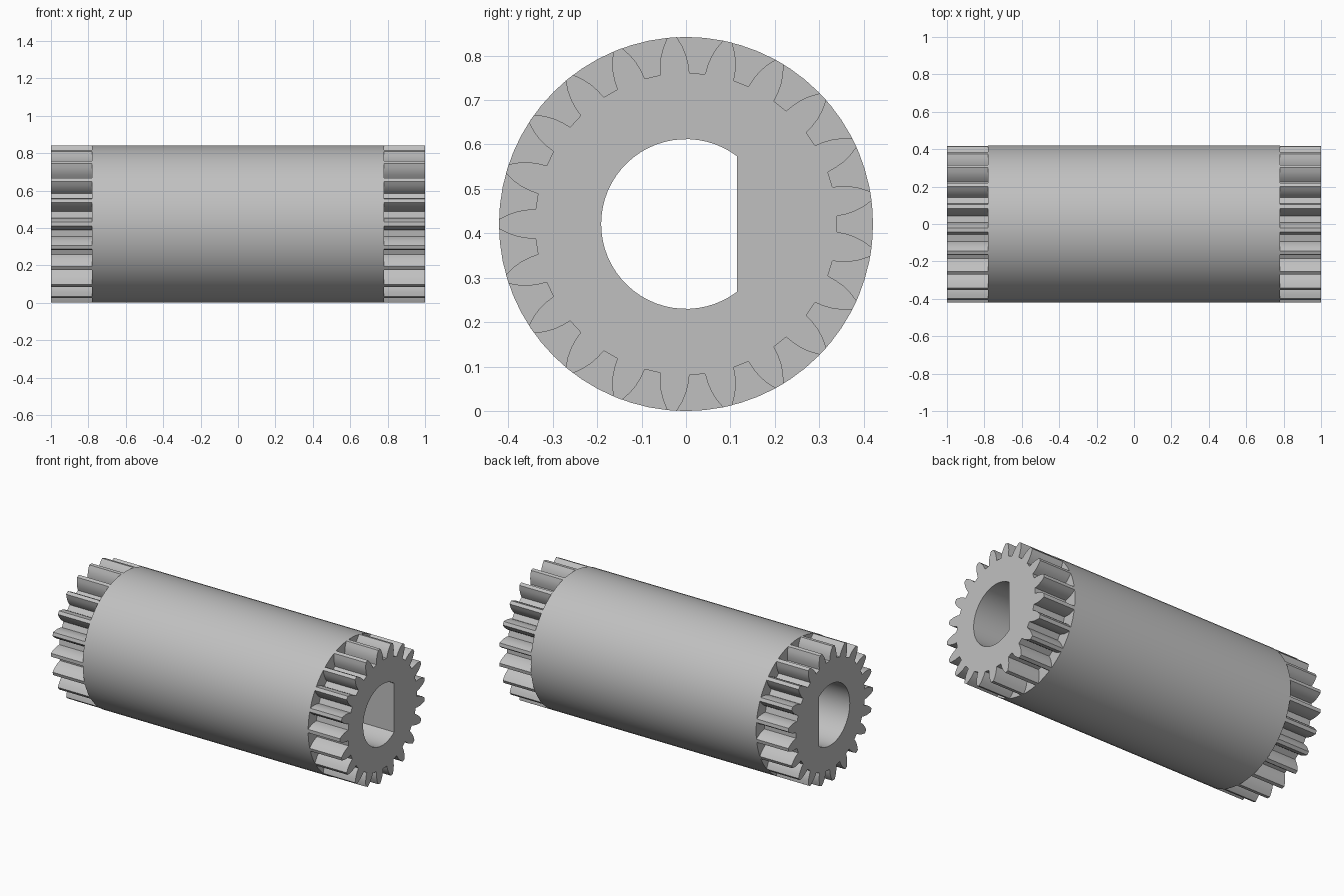
import bpy, bmesh, math

if "Cube" in bpy.data.objects:
    bpy.data.objects.remove(bpy.data.objects["Cube"], do_unlink=True)

RADIUS = 0.421
TEETH = 21
BORE_RADIUS = 0.191
BORE_FLAT = 0.115
SLEEVE_END = 0.78
GEAR_END = 1.0

grey = bpy.data.materials.new("plain grey")
grey.use_nodes = True
grey.diffuse_color = (0.53, 0.53, 0.53, 1)
grey.node_tree.nodes["Principled BSDF"].inputs["Base Color"].default_value = grey.diffuse_color


def polar(r, degrees):
    a = math.radians(degrees)
    return r * math.cos(a), r * math.sin(a)


def circle(r, count):
    return [polar(r, 360 * i / count) for i in range(count)]


def bore_profile(count=44):
    # Round hole cut short by one flat
    start = math.degrees(math.acos(BORE_FLAT / BORE_RADIUS))
    sweep = 360 - 2 * start
    return [polar(BORE_RADIUS, start + sweep * i / count) for i in range(count + 1)]


def gear_profile():
    # Radius and half angle along one curved tooth flank
    flank = [(0.34, 5.6), (0.36, 5.1), (0.38, 4.3), (0.4, 3.1), (RADIUS, 1.45)]
    pitch = 360 / TEETH
    points = []
    for i in range(TEETH):
        middle = (i + 0.5) * pitch
        points += [polar(r, middle - a) for r, a in flank]
        points += [polar(r, middle + a) for r, a in reversed(flank)]
    return points


def bored_part(name, outline, x0, x1):
    # Fill between outline and bore, then extrude along x
    bm = bmesh.new()
    edges = []
    for loop in (outline, bore_profile()):
        verts = [bm.verts.new((x0, y, z + RADIUS)) for y, z in loop]
        edges += [bm.edges.new((v, verts[i - 1])) for i, v in enumerate(verts)]
    bmesh.ops.triangle_fill(bm, use_beauty=True, edges=edges)
    result = bmesh.ops.extrude_face_region(bm, geom=bm.faces[:], use_keep_orig=True)
    moved = [g for g in result["geom"] if isinstance(g, bmesh.types.BMVert)]
    bmesh.ops.translate(bm, verts=moved, vec=(x1 - x0, 0, 0))
    bmesh.ops.recalc_face_normals(bm, faces=bm.faces[:])
    mesh = bpy.data.meshes.new(name)
    bm.to_mesh(mesh)
    bm.free()
    mesh.materials.append(grey)
    obj = bpy.data.objects.new(name, mesh)
    bpy.context.collection.objects.link(obj)
    bpy.ops.object.select_all(action="DESELECT")
    obj.select_set(True)
    bpy.context.view_layer.objects.active = obj
    bpy.ops.object.shade_smooth_by_angle(angle=math.radians(25))
    return obj


# Long sleeve with a toothed ring on each end
bored_part("sleeve", circle(RADIUS, 64), -SLEEVE_END, SLEEVE_END)
bored_part("left_gear", gear_profile(), SLEEVE_END, GEAR_END)
bored_part("right_gear", gear_profile(), -GEAR_END, -SLEEVE_END)
